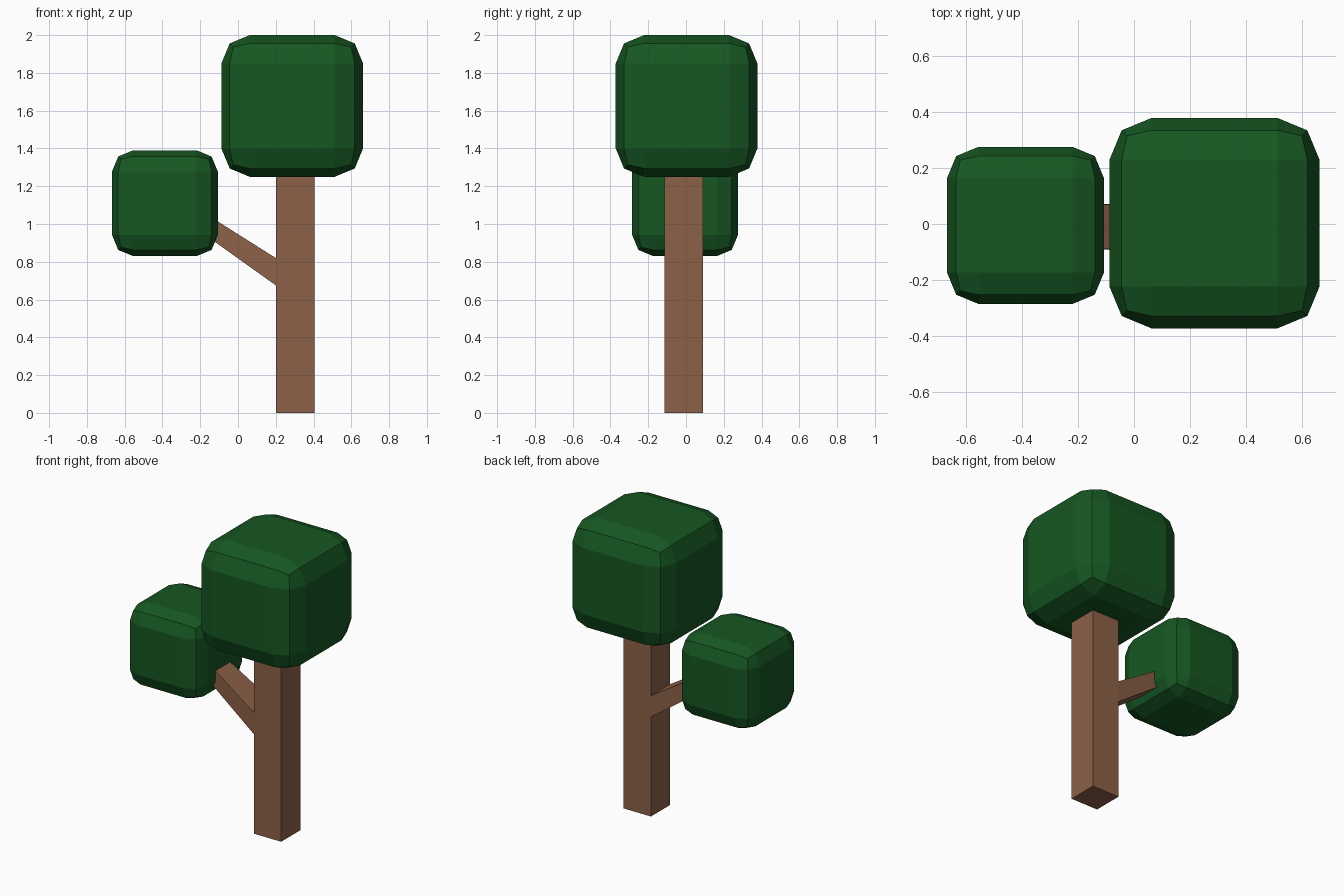
import bpy, bmesh

if "Cube" in bpy.data.objects:
    bpy.data.objects.remove(bpy.data.objects["Cube"])


def material(name, rgb):
    m = bpy.data.materials.new(name)
    m.diffuse_color = (*rgb, 1)
    m.use_nodes = True
    m.node_tree.nodes["Principled BSDF"].inputs["Base Color"].default_value = m.diffuse_color
    return m


BARK = material("bark", (0.26, 0.12, 0.063))
LEAF = material("leaf", (0.008, 0.095, 0.016))


def finish(name, bm, mat):
    bmesh.ops.recalc_face_normals(bm, faces=bm.faces)
    me = bpy.data.meshes.new(name)
    bm.to_mesh(me)
    bm.free()
    me.materials.append(mat)
    ob = bpy.data.objects.new(name, me)
    bpy.context.collection.objects.link(ob)
    return ob


def limb(name, start, end):
    """Four-sided limb joining two rectangular rings."""
    bm = bmesh.new()
    a = [bm.verts.new(p) for p in start]
    b = [bm.verts.new(p) for p in end]
    bm.faces.new(a)
    bm.faces.new(b)
    for i in range(4):
        j = (i + 1) % 4
        bm.faces.new((a[i], a[j], b[j], b[i]))
    return finish(name, bm, BARK)


def crown(name, centre, size):
    """Leaf cube with a two-step rounded bevel."""
    bm = bmesh.new()
    bmesh.ops.create_cube(bm, size=size)
    ob = finish(name, bm, LEAF)
    ob.location = centre
    bev = ob.modifiers.new("rounding", 'BEVEL')
    bev.width = size * 0.2
    bev.segments = 2
    return ob


# Trunk
X0, X1, Y0, Y1 = 0.2, 0.405, -0.115, 0.09
square = [(X0, Y0), (X1, Y0), (X1, Y1), (X0, Y1)]
limb("trunk", [(x, y, 0) for x, y in square], [(x, y, 1.26) for x, y in square])


# Side branch, flush with the trunk and tapering into the small crown
def ring(x_low, z_low, x_high, z_high, y0, y1):
    return [(x_low, y0, z_low), (x_low, y1, z_low), (x_high, y1, z_high), (x_high, y0, z_high)]


limb("branch", ring(X0, 0.675, X0, 0.82, Y0, Y1),
     ring(-0.15, 0.925, -0.125, 1.025, -0.087, 0.068))

# Leaf crowns
crown("large_crown", (0.287, 0.003, 1.625), 0.75)
crown("small_crown", (-0.387, -0.005, 1.11), 0.56)
